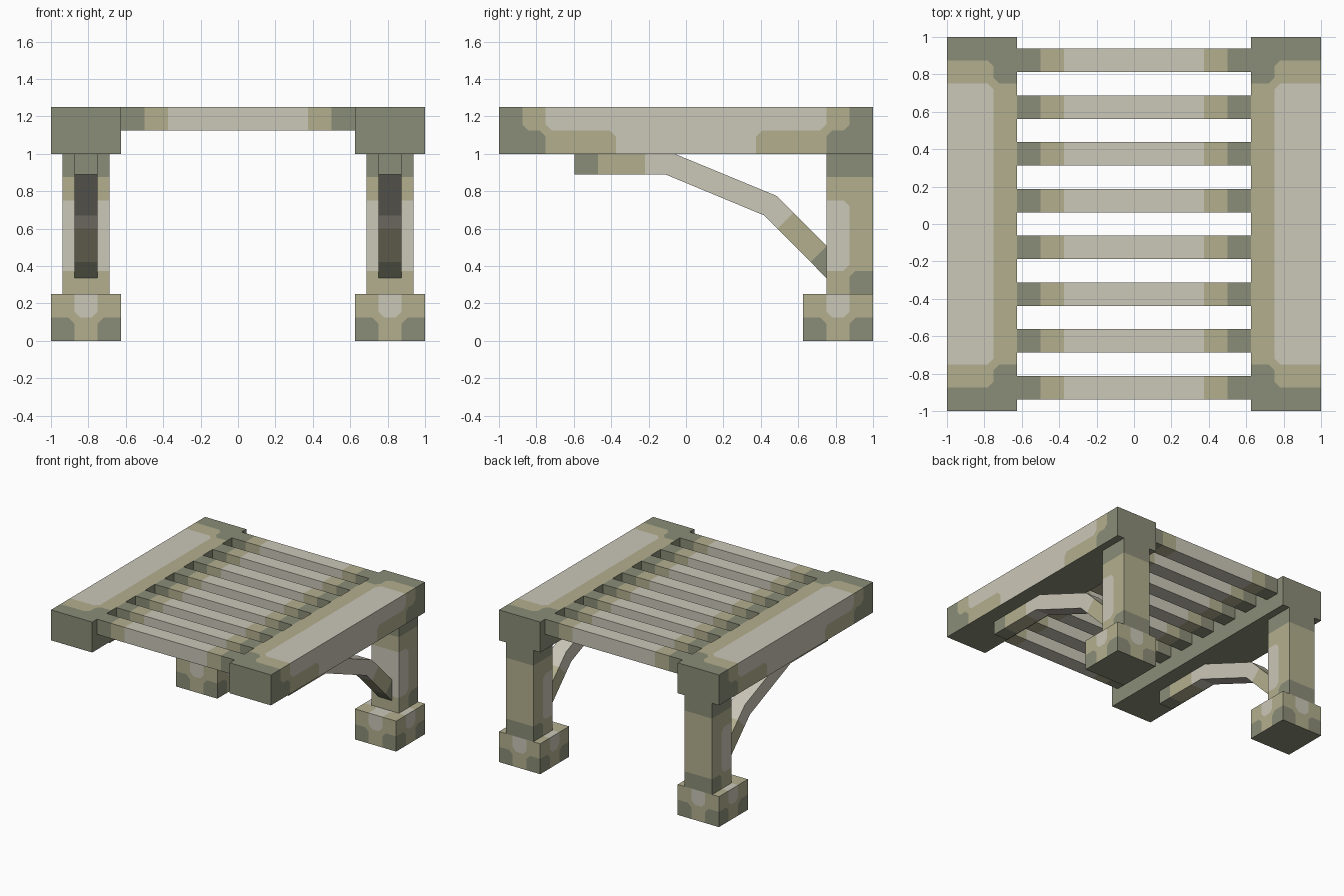
import bpy, bmesh
from mathutils import Vector

if "Cube" in bpy.data.objects:
    bpy.data.objects.remove(bpy.data.objects["Cube"])

PALE, MID, DARK = 0, 1, 2


def linear(r, g, b):
    return [((c / 255 + 0.055) / 1.055) ** 2.4 for c in (r, g, b)] + [1]


# Weathered stone palette
materials = []
for name, rgb in (("pale_stone", (203, 199, 184)),
                  ("olive_stone", (179, 175, 143)),
                  ("dark_moss", (139, 141, 120))):
    m = bpy.data.materials.new(name)
    m.diffuse_color = linear(*rgb)
    m.use_nodes = True
    m.node_tree.nodes["Principled BSDF"].inputs["Base Color"].default_value = m.diffuse_color
    materials.append(m)


def cut(bm, co, no):
    geom = bm.verts[:] + bm.edges[:] + bm.faces[:]
    bmesh.ops.bisect_plane(bm, geom=geom, plane_co=co, plane_no=no, dist=1e-5)


def soften_patches(bm, r=0.032):
    """Clip the corners of colour patches that lie on flat surfaces."""
    for v in bm.verts[:]:
        faces = list(v.link_faces)
        if len(faces) != 4 or any(f.normal.dot(faces[0].normal) < 0.99 for f in faces):
            continue
        todo = []
        for f in faces:
            edges = [e for e in f.edges if v in e.verts]
            near = {g.material_index for e in edges for g in e.link_faces if g != f}
            if len(near) == 1 and f.material_index not in near:
                todo.append((f, edges, near.pop()))
        for f, edges, colour in todo:
            ends = [bmesh.utils.edge_split(e, v, min(r / e.calc_length(), 0.4))[1]
                    for e in edges]
            bmesh.utils.face_split(f, *ends)
            for g in v.link_faces:
                if all(p in g.verts for p in ends):
                    g.material_index = colour


def finish(name, bm, rule, mirror=True):
    bmesh.ops.recalc_face_normals(bm, faces=bm.faces[:])
    for f in bm.faces:
        f.material_index = rule(f.calc_center_median(), f.normal)
    soften_patches(bm)
    me = bpy.data.meshes.new(name)
    bm.to_mesh(me)
    bm.free()
    for m in materials:
        me.materials.append(m)
    ob = bpy.data.objects.new(name, me)
    bpy.context.collection.objects.link(ob)
    if mirror:
        mod = ob.modifiers.new("mirror", 'MIRROR')
        mod.use_mirror_merge = False
    return ob


def block(lo, hi, cuts):
    """Box between two corners, sliced at the given (axis, value) planes."""
    bm = bmesh.new()
    bmesh.ops.create_cube(bm, size=1)
    lo, hi = Vector(lo), Vector(hi)
    for v in bm.verts:
        v.co = (lo + hi) / 2 + v.co * (hi - lo)
    for axis, value in cuts:
        p, n = Vector(), Vector()
        p[axis], n[axis] = value, 1
        cut(bm, p, n)
    return bm


# Side beams
def beam_rule(c, n):
    a = abs(c.y)
    if n.z > 0.5:
        if a > 0.875 or (a > 0.75 and c.x < 0.75):
            return DARK
        return MID if a > 0.75 or c.x < 0.75 else PALE
    if n.x > 0.5:
        step = (0.75, 0.375) if c.z < 1.125 else (0.875, 0.75)
        return DARK if a > step[0] else MID if a > step[1] else PALE
    return DARK


beam_cuts = [(0, 0.75), (2, 1.125)] + [(1, s * y) for y in (0.375, 0.75, 0.875) for s in (-1, 1)]
finish("side_beam", block((0.625, -1, 1), (1, 1, 1.25), beam_cuts), beam_rule)


# Cross slats
def slat_rule(c, n):
    a = abs(c.x)
    return DARK if a > 0.5 else MID if a > 0.375 else PALE


slats = finish("cross_slats",
               block((-0.625, -0.9375, 1.125), (0.625, -0.8125, 1.25),
                     [(0, x) for x in (-0.5, -0.375, 0.375, 0.5)]),
               slat_rule, mirror=False)
arr = slats.modifiers.new("row", 'ARRAY')
arr.count = 8
arr.use_relative_offset = False
arr.use_constant_offset = True
arr.constant_offset_displace = (0, 0.25, 0)


# Rear posts
def post_rule(c, n):
    back = c.y > 0.875
    if c.z > 0.875 or (back and c.z < 0.375):
        return DARK
    return MID if back or c.z > 0.75 or c.z < 0.375 else PALE


finish("rear_post", block((0.6875, 0.75, 0.25), (0.9375, 1, 1),
                          [(1, 0.875), (2, 0.375), (2, 0.75), (2, 0.875)]), post_rule)


# Post footings
def footing_rule(c, n):
    if n.z < -0.5:
        return DARK
    corner = abs(c.x - 0.8125) > 0.0625 and abs(c.y - 0.8125) > 0.0625
    if c.z < 0.125:
        return DARK if corner else MID
    return MID if corner else PALE


finish("post_footing", block((0.625, 0.625, 0), (1, 1, 0.25),
                             [(0, 0.75), (0, 0.875), (1, 0.75), (1, 0.875), (2, 0.125)]),
       footing_rule)


# Bent braces under the beams: upper and lower edge of the side profile (y, z)
def brace_rule(c, n):
    d = c.y - c.z
    if c.y < -0.47 or d > 0.245:
        return DARK
    return MID if c.y < -0.22 or d > -0.11 else PALE


upper = [(-0.595, 1.0), (-0.06, 1.0), (0.485, 0.775), (0.75, 0.51)]
lower = [(-0.595, 0.89), (-0.11, 0.89), (0.42, 0.67), (0.75, 0.337)]
bm = bmesh.new()
rings = [[bm.verts.new((x, *p)) for x, p in ((0.75, u), (0.875, u), (0.875, l), (0.75, l))]
         for u, l in zip(upper, lower)]
for a, b in zip(rings, rings[1:]):
    for i in range(4):
        j = (i + 1) % 4
        bm.faces.new((a[i], a[j], b[j], b[i]))
bm.faces.new(rings[0])
bm.faces.new(rings[-1])
for y in (-0.47, -0.22):
    cut(bm, (0, y, 0), (0, 1, 0))
for d in (-0.11, 0.245):
    cut(bm, (0, d, 0), (0, 1, -1))
finish("bent_brace", bm, brace_rule)
